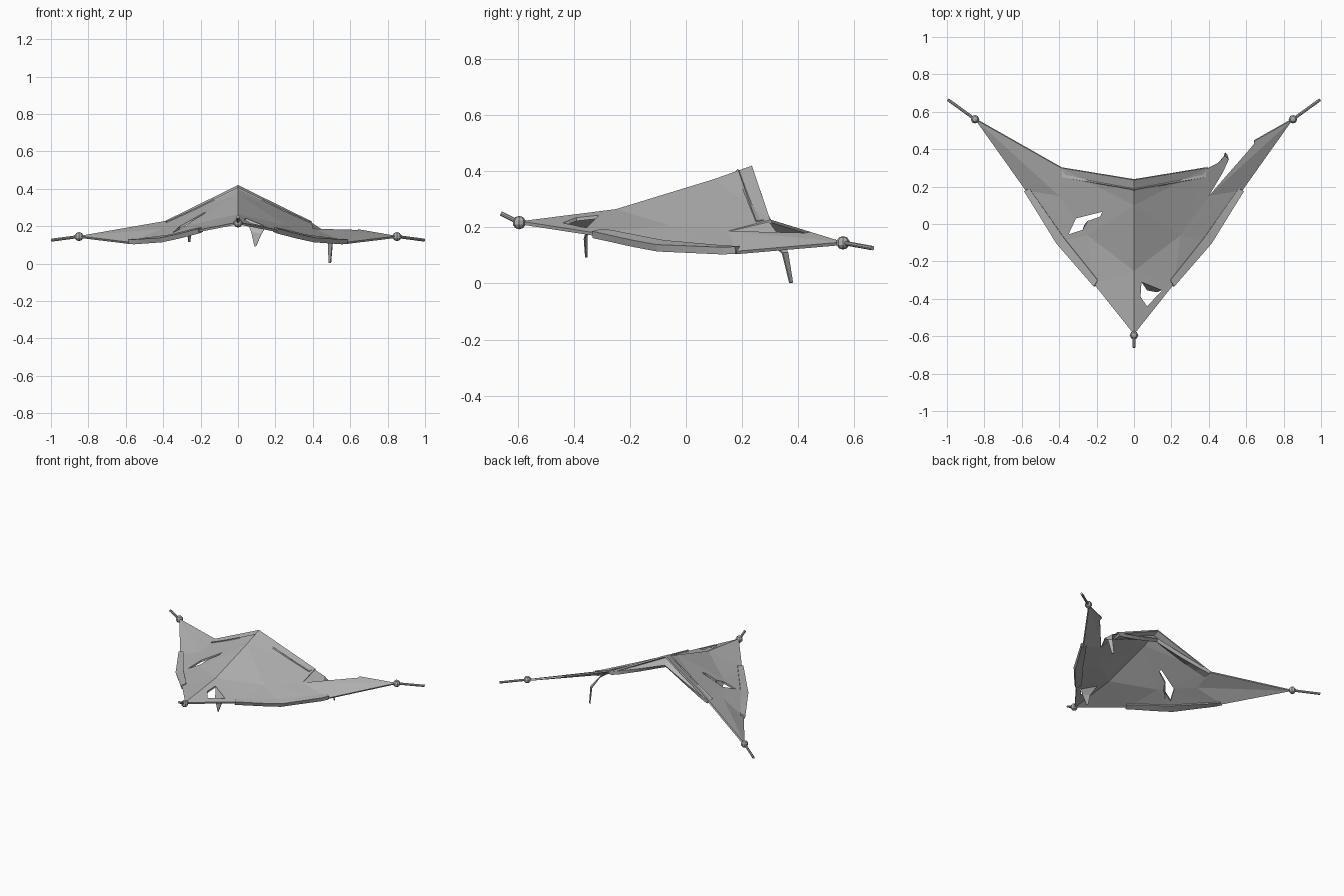
import bpy
import bmesh
from mathutils import Vector
from mathutils.bvhtree import BVHTree

cube = bpy.data.objects.get("Cube")
if cube:
    bpy.data.objects.remove(cube)

GREY = (0.45, 0.45, 0.45, 1)
cloth = bpy.data.materials.new("grey cloth")
cloth.use_nodes = True
cloth.diffuse_color = GREY
for node in cloth.node_tree.nodes:
    if node.type == 'BSDF_PRINCIPLED':
        node.inputs["Base Color"].default_value = GREY
        node.inputs["Roughness"].default_value = 0.9


def add_mesh(name, verts, faces):
    mesh = bpy.data.meshes.new(name)
    mesh.from_pydata([tuple(v) for v in verts], [], faces)
    bm = bmesh.new()
    bm.from_mesh(mesh)
    bmesh.ops.recalc_face_normals(bm, faces=bm.faces)
    if len(bm.faces) and sum(f.normal.z for f in bm.faces) < 0 and any(e.is_boundary for e in bm.edges):
        bmesh.ops.reverse_faces(bm, faces=bm.faces)
    bm.to_mesh(mesh)
    bm.free()
    mesh.materials.append(cloth)
    obj = bpy.data.objects.new(name, mesh)
    bpy.context.collection.objects.link(obj)
    return obj


def thicken(obj, amount):
    mod = obj.modifiers.new("thickness", 'SOLIDIFY')
    mod.thickness = amount
    mod.offset = -1


# Half of the canopy: ridge, outer edge, corner, back edge and inner creases
P = {
    "tip": (0, -0.59, 0.222), "ridge1": (0, -0.25, 0.265),
    "ridge2": (0, 0.1, 0.372), "peak": (0, 0.235, 0.42),
    "edge1": (0.215, -0.32, 0.18), "edge2": (0.41, -0.1, 0.128),
    "edge3": (0.58, 0.18, 0.115), "corner": (0.85, 0.56, 0.148),
    "back": (0.39, 0.3, 0.228), "inner": (0.25, -0.06, 0.208),
    "crease": (0.4, 0.15, 0.187),
}
TRIS = [
    "tip edge1 ridge1", "ridge1 edge1 inner", "edge1 edge2 inner",
    "ridge1 inner ridge2", "inner edge2 edge3", "inner edge3 crease",
    "ridge2 inner back", "inner crease back", "crease edge3 corner",
    "crease corner back", "ridge2 back peak",
]
keys = list(P)
faces = [[keys.index(k) for k in t.split()] for t in TRIS]
canopy = add_mesh("canopy", P.values(), faces)
surface = BVHTree.FromPolygons([Vector(v) for v in P.values()], faces)


def drape(x, y, lift=0.0):
    # Height of the canopy at a point, or of its nearest place
    hit = surface.ray_cast(Vector((abs(x), y, 2)), Vector((0, 0, -1)))[0]
    if hit is None:
        hit = surface.find_nearest(Vector((abs(x), y, 0.17)))[0]
    return Vector((x, y, hit.z + lift))


mirror = canopy.modifiers.new("mirror", 'MIRROR')
mirror.use_clip = True
thicken(canopy, 0.012)

# Torn holes and the back tear, cut through the cloth
TEARS = [
    [(-0.17, 0.065), (-0.18, 0.04), (-0.25, 0.015), (-0.27, -0.03),
     (-0.35, -0.055), (-0.31, 0.03)],
    [(0.04, -0.31), (0.15, -0.355), (0.07, -0.44), (0.035, -0.39)],
    [(0.4, 0.15), (0.64, 0.425), (0.66, 0.6), (0.38, 0.5), (0.395, 0.28)],
]
cutters = []
for outline in TEARS:
    n = len(outline)
    verts = [(x, y, z) for z in (-0.5, 1) for x, y in outline]
    sides = [(i, (i + 1) % n, n + (i + 1) % n, n + i) for i in range(n)]
    cutter = add_mesh("tear_cutter", verts,
                      sides + [tuple(range(n)), tuple(range(n, 2 * n))])
    cutter.hide_render = True
    mod = canopy.modifiers.new("tear", 'BOOLEAN')
    mod.operation = 'DIFFERENCE'
    mod.solver = 'EXACT'
    mod.object = cutter
    cutters.append(cutter)

bpy.context.view_layer.update()
depsgraph = bpy.context.evaluated_depsgraph_get()
torn = bpy.data.meshes.new_from_object(canopy.evaluated_get(depsgraph))
canopy.modifiers.clear()
canopy.data = torn
for cutter in cutters:
    bpy.data.objects.remove(cutter)


def band(name, left, right, thickness):
    # Ribbon between two matching rows of points
    n = len(left)
    quads = [(i, i + 1, n + i + 1, n + i) for i in range(n - 1)]
    obj = add_mesh(name, left + right, quads)
    thicken(obj, thickness)
    return obj


def draped_row(points, side, lift, steps=6):
    row = []
    for a, b in zip(points, points[1:]):
        for i in range(steps):
            p = Vector(a).lerp(Vector(b), i / steps)
            row.append(drape(side * p.x, p.y, lift))
    row.append(drape(side * points[-1][0], points[-1][1], lift))
    return row


def rod(name, start, end, radius):
    start, end = Vector(start), Vector(end)
    axis = end - start
    bpy.ops.mesh.primitive_cylinder_add(vertices=8, radius=radius, depth=axis.length,
                                        location=(start + end) / 2)
    obj = bpy.context.object
    obj.name = name
    obj.rotation_euler = axis.to_track_quat('Z', 'Y').to_euler()
    obj.data.materials.append(cloth)


def knot(name, place):
    bpy.ops.mesh.primitive_uv_sphere_add(segments=8, ring_count=5, radius=0.024,
                                         location=place)
    bpy.context.object.name = name
    bpy.context.object.data.materials.append(cloth)


# Hems, corner knots and ropes on both sides
for side, word in ((1, "left"), (-1, "right")):
    band(word + "_side_hem",
         draped_row([(0.215, -0.335), (0.415, -0.105), (0.588, 0.175)], side, 0.005),
         draped_row([(0.195, -0.3), (0.375, -0.075), (0.56, 0.19)], side, 0.005), 0.026)
    band(word + "_back_hem",
         draped_row([(0, 0.24), (0.385, 0.303)], side, 0.006),
         draped_row([(0, 0.185), (0.385, 0.25)], side, 0.006), 0.024)
    knot(word + "_knot", (side * 0.85, 0.56, 0.145))
    rod(word + "_rope", (side * 0.85, 0.56, 0.145), (side * 0.995, 0.665, 0.126), 0.008)
knot("front_knot", (0, -0.595, 0.217))
rod("front_rope", (0, -0.595, 0.217), (0, -0.66, 0.25), 0.008)

# Loose cloth hanging from the tears
band("back_flap",
     [Vector(p) for p in ((0.39, 0.295, 0.222), (0.45, 0.325, 0.18),
                          (0.485, 0.365, 0.11), (0.488, 0.382, 0.003))],
     [Vector(p) for p in ((0.4, 0.15, 0.185), (0.475, 0.275, 0.165),
                          (0.507, 0.345, 0.11), (0.498, 0.372, 0.003))], 0.006)
band("front_flap",
     [drape(0.04, -0.31, -0.003), Vector((0.07, -0.355, 0.17)), Vector((0.088, -0.355, 0.092))],
     [drape(0.148, -0.353, -0.003), Vector((0.125, -0.365, 0.16)), Vector((0.096, -0.36, 0.092))],
     0.004)
band("side_flap",
     [drape(-0.245, 0.018, -0.005), Vector((-0.258, 0.005, 0.117))],
     [drape(-0.275, -0.03, -0.005), Vector((-0.266, -0.005, 0.117))], 0.004)
